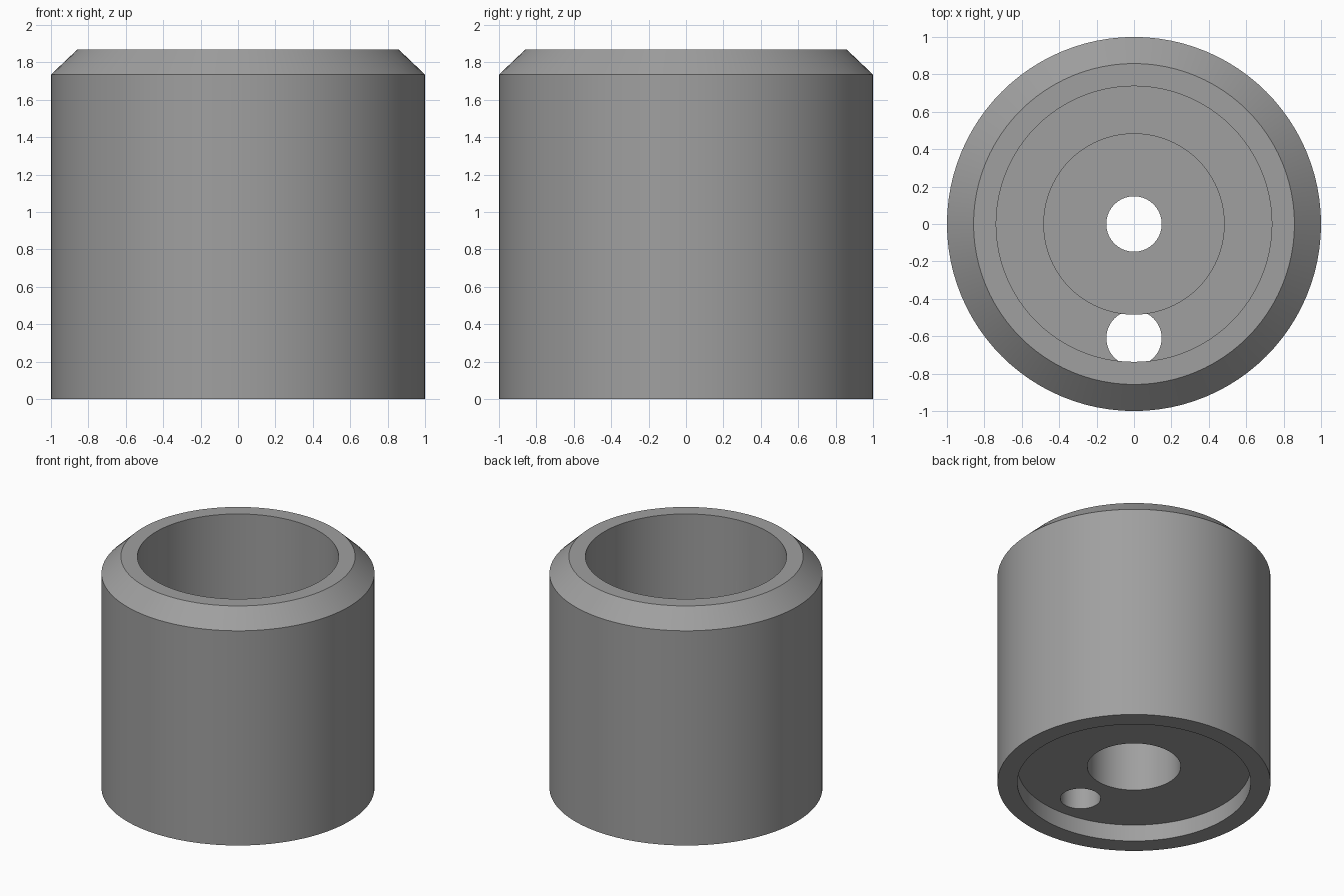
import bpy
import bmesh
import math

cube = bpy.data.objects.get("Cube")
if cube:
    bpy.data.objects.remove(cube, do_unlink=True)

SEGMENTS = 96
FLOOR = 0.43      # cavity floor height
RECESS = 0.135    # depth of the underside recess
HOLE = 0.148      # radius of both small holes

# Plain grey material
grey = bpy.data.materials.new("mid_grey")
grey.use_nodes = True
grey.diffuse_color = (0.35, 0.35, 0.35, 1)
grey.node_tree.nodes["Principled BSDF"].inputs["Base Color"].default_value = (0.35, 0.35, 0.35, 1)


def lathe(name, profile):
    """Revolve a closed (radius, height) profile around z."""
    bm = bmesh.new()
    rings = []
    for radius, z in profile:
        rings.append([bm.verts.new((radius * math.cos(a), radius * math.sin(a), z))
                      for a in (2 * math.pi * i / SEGMENTS for i in range(SEGMENTS))])
    for k, ring in enumerate(rings):
        upper = rings[(k + 1) % len(rings)]
        for i in range(SEGMENTS):
            j = (i + 1) % SEGMENTS
            bm.faces.new((ring[i], ring[j], upper[j], upper[i]))
    bmesh.ops.recalc_face_normals(bm, faces=bm.faces)
    mesh = bpy.data.meshes.new(name)
    bm.to_mesh(mesh)
    bm.free()
    mesh.materials.append(grey)
    obj = bpy.data.objects.new(name, mesh)
    bpy.context.collection.objects.link(obj)
    return obj


# Hollow cup: chamfered rim, raised central boss, stepped bore, recessed underside
body = lathe("cup_body", [
    (1.0, 0), (1.0, 1.735), (0.858, 1.87),          # outer wall and chamfer
    (0.737, 1.87), (0.737, FLOOR),                  # cavity
    (0.485, FLOOR), (0.485, 0.95), (HOLE, 0.95),    # boss
    (HOLE, 0.74), (0.342, 0.74), (0.342, RECESS),   # stepped bore
    (0.855, RECESS), (0.855, 0),                    # underside recess
])

# Offset hole through the cavity floor only
bottom, top = RECESS - 0.06, FLOOR + 0.003
bpy.ops.mesh.primitive_cylinder_add(vertices=48, radius=HOLE, depth=top - bottom,
                                    location=(0, -0.61, (top + bottom) / 2))
cutter = bpy.context.object
cutter.name = "floor_hole_cutter"
cutter.data.materials.append(grey)
cutter.hide_render = True

cut = body.modifiers.new("floor_hole", 'BOOLEAN')
cut.operation = 'DIFFERENCE'
cut.solver = 'EXACT'
cut.object = cutter

# Bake the cut, drop the cutter and smooth the round walls
bpy.ops.object.select_all(action='DESELECT')
body.select_set(True)
bpy.context.view_layer.objects.active = body
bpy.ops.object.modifier_apply(modifier=cut.name)
bpy.data.objects.remove(cutter, do_unlink=True)
bpy.ops.object.shade_smooth_by_angle(angle=math.radians(30))
